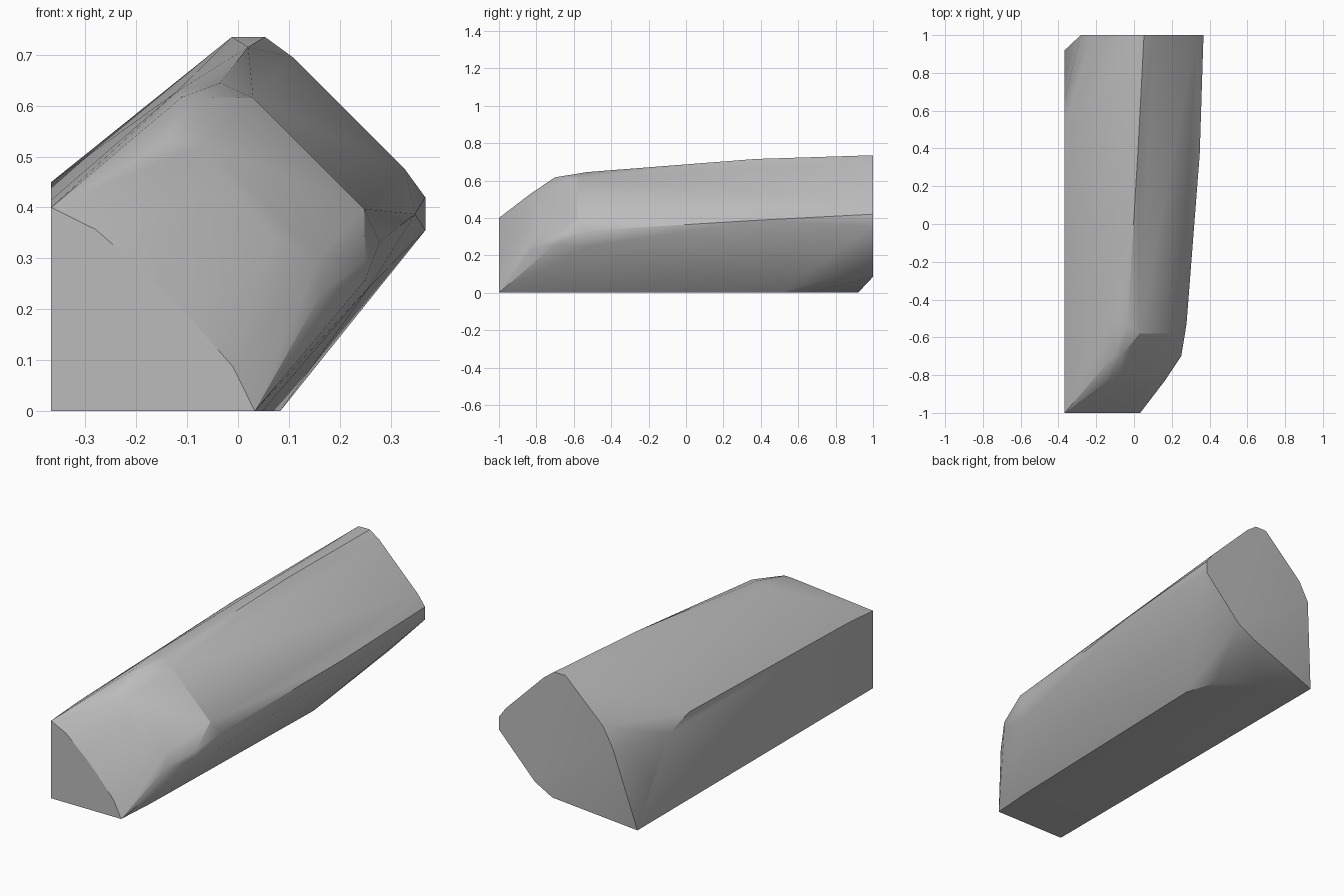
import bpy
import bmesh
import math

# Remove the default object
default_cube = bpy.data.objects.get("Cube")
if default_cube:
    bpy.data.objects.remove(default_cube, do_unlink=True)

HALF_WIDTH = 0.367


def make_material(name, colour):
    """Create one flat colour material."""
    material = bpy.data.materials.new(name)
    material.use_nodes = True
    material.diffuse_color = colour
    shader = material.node_tree.nodes["Principled BSDF"]
    shader.inputs["Base Color"].default_value = colour
    return material


def build_mirrored_hull(name, sections, material):
    """Wrap a convex skin around sections mirrored across the diagonal plane."""
    mesh = bpy.data.meshes.new(name)
    body = bpy.data.objects.new(name, mesh)
    bpy.context.collection.objects.link(body)
    shape = bmesh.new()
    for depth, corners in sections:
        for across, height in corners:
            for side, up in {(across, height), (height, across)}:
                shape.verts.new((side - HALF_WIDTH, depth, up))
    result = bmesh.ops.convex_hull(shape, input=shape.verts)
    unused = {item for item in result["geom_interior"] + result["geom_unused"]
              if isinstance(item, bmesh.types.BMVert)}
    bmesh.ops.delete(shape, geom=list(unused), context="VERTS")
    # Merge the coplanar triangles on the flat ends and sides
    bmesh.ops.dissolve_limit(shape, angle_limit=math.radians(0.5),
                             verts=shape.verts, edges=shape.edges)
    bmesh.ops.recalc_face_normals(shape, faces=shape.faces)
    shape.to_mesh(mesh)
    shape.free()
    mesh.materials.append(material)
    return body


# Sections run from the rounded nose to the bevelled tail, upper half only
nose = [
    (-1, [(0, 0), (0, .4), (.087, .357), (.19, .267)]),
    (-.85, [(.34, .44)]),
    (-.83, [(.23, .53)]),
    (-.81, [(.303, .525)]),
    (-.78, [(0, .415)]),
    (-.7, [(.257, .617), (.297, .617)]),
]
barrel = [
    (-.58, [(.397, .615)]),
    (-.53, [(.247, .628), (.332, .645)]),
    (.37, [(.387, .715)]),
    (.5, [(0, .45)]),
]
tail = [
    (.66, [(0, .4)]),
    (.79, [(0, .215)]),
    (.92, [(0, 0)]),
    (1, [(.085, .43), (.14, .53), (.355, .735), (.42, .735), (.475, .695)]),
]

grey = make_material("plain_grey", (.5, .5, .5, 1))
block = build_mirrored_hull("rounded_block", nose + barrel + tail, grey)

# Smooth the shallow facets and keep the firm edges
bpy.ops.object.select_all(action="DESELECT")
block.select_set(True)
bpy.context.view_layer.objects.active = block
bpy.ops.object.shade_smooth_by_angle(angle=math.radians(25))
